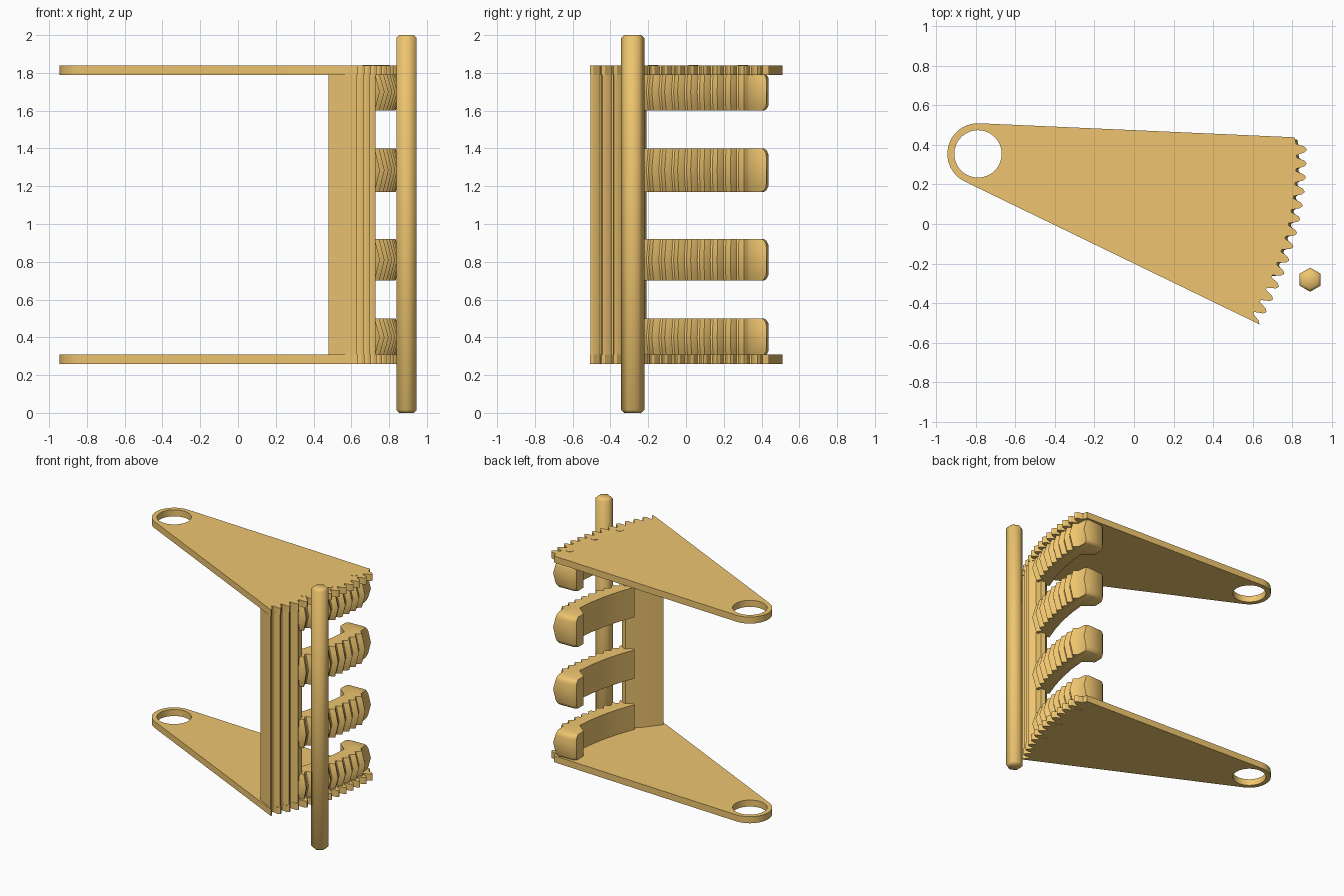
import bpy, bmesh
from math import sin, cos, radians, pi

if "Cube" in bpy.data.objects:
    bpy.data.objects.remove(bpy.data.objects["Cube"])

HX, HY = -0.79, 0.355          # hinge centre, also centre of the toothed arc
PITCH, FIRST = 2.46, -31.2     # tooth spacing and first tip, in degrees

gold = bpy.data.materials.new("gold")
gold.diffuse_color = (0.86, 0.56, 0.16, 1)
gold.use_nodes = True
gold.node_tree.nodes["Principled BSDF"].inputs["Base Color"].default_value = gold.diffuse_color


def polar(r, deg):
    return (HX + r * cos(radians(deg)), HY + r * sin(radians(deg)))


def teeth(first, count, root, tip):
    """Outline of a run of blunt teeth along the arc."""
    pts = []
    for i in range(first, first + count):
        a = FIRST + i * PITCH
        if i > 0:
            pts.append(polar(root, a - 0.42 * PITCH))
            pts.append(polar(tip - 0.012, a - 0.2 * PITCH))
        pts += [polar(tip, a), polar(tip - 0.012, a + 0.2 * PITCH),
                polar(root, a + 0.42 * PITCH)]
    return pts


def finish(name, bm, smooth=30):
    bmesh.ops.recalc_face_normals(bm, faces=bm.faces)
    me = bpy.data.meshes.new(name)
    bm.to_mesh(me)
    bm.free()
    me.materials.append(gold)
    ob = bpy.data.objects.new(name, me)
    bpy.context.collection.objects.link(ob)
    bpy.ops.object.select_all(action="DESELECT")
    ob.select_set(True)
    bpy.context.view_layer.objects.active = ob
    bpy.ops.object.shade_smooth_by_angle(angle=radians(smooth))
    return ob


def prism(name, loops, z0, z1):
    """Extrude an outline, with optional holes, from z0 to z1."""
    bm = bmesh.new()
    edges = []
    for loop in loops:
        vs = [bm.verts.new((x, y, z0)) for x, y in loop]
        edges += [bm.edges.new((vs[i - 1], vs[i])) for i in range(len(vs))]
    bmesh.ops.triangle_fill(bm, edges=edges, use_beauty=True, use_dissolve=False)
    ext = bmesh.ops.extrude_face_region(bm, geom=bm.faces[:])
    top = [g for g in ext["geom"] if isinstance(g, bmesh.types.BMVert)]
    bmesh.ops.translate(bm, verts=top, vec=(0, 0, z1 - z0))
    return finish(name, bm)


def loft(name, rings, smooth=45):
    """Join stacked rings with equal point counts and cap both ends."""
    bm = bmesh.new()
    rows = [[bm.verts.new(p) for p in ring] for ring in rings]
    n = len(rows[0])
    for a, b in zip(rows, rows[1:]):
        for i in range(n):
            bm.faces.new((a[i - 1], a[i], b[i], b[i - 1]))
    bm.faces.new(rows[0])
    bm.faces.new(rows[-1])
    return finish(name, bm, smooth)


# two sector plates with hinge eyes and toothed arc edges
outline = [polar(0.155, 87 + i * 158 / 20) for i in range(21)]
outline += teeth(0, 14, 1.612, 1.666) + [polar(1.605, 3.0)]
hole = [polar(0.12, i * 360 / 40) for i in range(40)]
for name, z in (("lower_plate", 0.26), ("upper_plate", 1.79)):
    prism(name, [outline, hole], z, z + 0.05)

# tall fluted wall joining the plates
wall = [(0.48, -0.415)] + teeth(0, 4, 1.612, 1.66)
wall += [(0.695, -0.22), (0.66, -0.21), (0.57, -0.30)]
prism("fluted_wall", [wall], 0.30, 1.80)


# toothed crossbars, bulging at mid height and rounded at the free end
def bar_ring(z, bulge, trim):
    pts = teeth(4, 9, 1.595 + bulge, 1.625 + bulge)
    end = 3.0 - trim
    pts += [polar(1.59 + bulge, end - 0.5), polar(1.57, end),
            polar(1.45, end), polar(1.43, end - 0.7), polar(1.43, -1.2)]
    pts += [polar(1.51, a) for a in (-3.5, -8, -13, -18, -23)]
    pts.append(polar(1.57, -23))
    return [(x, y, z) for x, y in pts]


for i, (z0, z1) in enumerate(((0.30, 0.50), (0.70, 0.92), (1.17, 1.40), (1.60, 1.80))):
    h = z1 - z0
    loft(f"toothed_bar_{i + 1}", [bar_ring(z0 + h * t, b, e) for t, b, e in
         ((0, 0, 0.9), (0.04, 0.003, 0.4), (0.14, 0.009, 0), (0.5, 0.03, 0),
          (0.86, 0.009, 0), (0.96, 0.003, 0.4), (1, 0, 0.9))])

# rivets nearly flush in the plates
for z in (0.26, 1.79):
    for i, (x, y) in enumerate(((0.775, 0.30), (0.745, 0.04), (0.685, -0.175))):
        circle = [(x + 0.027 * cos(a * pi / 8), y + 0.027 * sin(a * pi / 8)) for a in range(16)]
        prism(f"rivet_{i + 1}", [circle], z - 0.002, z + 0.052)

# upright hexagonal rod with chamfered ends, smooth shaded
loft("hex_rod", [[(0.892 + r * cos(pi / 6 + k * pi / 3), -0.282 + r * sin(pi / 6 + k * pi / 3), z)
                  for k in range(6)]
                 for r, z in ((0.045, 0), (0.061, 0.015), (0.061, 1.985), (0.045, 2))], 75)
